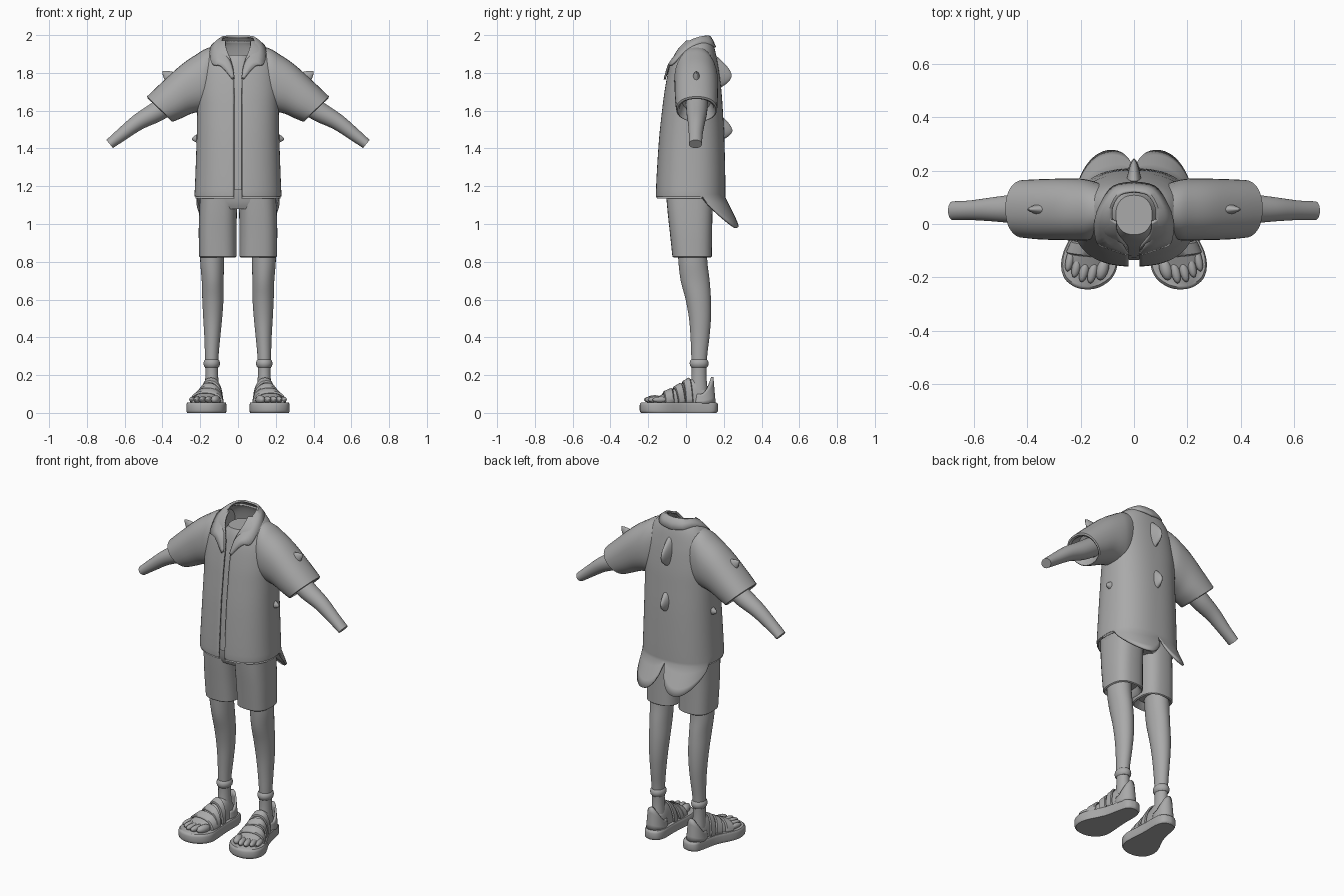
import bpy, bmesh, math
from mathutils import Vector

if "Cube" in bpy.data.objects:
    bpy.data.objects.remove(bpy.data.objects["Cube"])

grey = bpy.data.materials.new("plain grey")
grey.diffuse_color = (0.4, 0.4, 0.4, 1)
grey.use_nodes = True
grey.node_tree.nodes["Principled BSDF"].inputs["Base Color"].default_value = grey.diffuse_color


def spow(v, e):
    return math.copysign(abs(v) ** e, v)


def spline(rows, k=4):
    """Catmull-Rom interpolation of a table of rows."""
    out = []
    for i in range(len(rows) - 1):
        p0, p1, p2, p3 = (rows[min(max(j, 0), len(rows) - 1)] for j in range(i - 1, i + 3))
        for s in range(k):
            t = s / k
            out.append([b + 0.5 * t * (c - a + t * (2 * a - 5 * b + 4 * c - d + t * (3 * (b - c) + d - a)))
                        for a, b, c, d in zip(p0, p1, p2, p3)])
    return out + [list(rows[-1])]


def finish(name, bm, mirror=False, thick=0, angle=40):
    bmesh.ops.recalc_face_normals(bm, faces=bm.faces)
    me = bpy.data.meshes.new(name)
    bm.to_mesh(me)
    bm.free()
    me.materials.append(grey)
    me.shade_smooth()
    me.set_sharp_from_angle(angle=math.radians(angle))
    ob = bpy.data.objects.new(name, me)
    bpy.context.collection.objects.link(ob)
    if mirror:
        m = ob.modifiers.new("mirror", 'MIRROR')
        m.use_clip = True
    if thick:
        s = ob.modifiers.new("thickness", 'SOLIDIFY')
        s.thickness, s.offset = thick, 0
    return ob


def loft(name, rings, closed=True, cap=True, **kw):
    bm = bmesh.new()
    vs = [[bm.verts.new(p) for p in r] for r in rings]
    n = len(vs[0])
    for a, b in zip(vs, vs[1:]):
        for i in range(n if closed else n - 1):
            j = (i + 1) % n
            bm.faces.new((a[i], a[j], b[j], b[i]))
    if cap:
        bm.faces.new(vs[0])
        bm.faces.new(vs[-1])
    return finish(name, bm, **kw)


def ring(z, cx, rx, y0, y1, n=32, p=2.3):
    """Horizontal superellipse."""
    r = []
    for i in range(n):
        a = 2 * math.pi * i / n
        r.append((cx + rx * spow(math.cos(a), 2 / p), (y0 + y1) / 2 + (y1 - y0) / 2 * spow(math.sin(a), 2 / p), z))
    return r


def limb_ring(tx, tz, bx, bz, y0, y1, n=32, p=2.2):
    """Tilted ring set by its top point, bottom point and depth."""
    r = []
    for i in range(n):
        a = 2 * math.pi * i / n
        s, c = spow(math.sin(a), 2 / p), spow(math.cos(a), 2 / p)
        r.append(((tx + bx) / 2 + (tx - bx) / 2 * s, (y0 + y1) / 2 + (y1 - y0) / 2 * c, (tz + bz) / 2 + (tz - bz) / 2 * s))
    return r


# Shirt body: open down the front, two rounded tails at the back
def shirt_ring(z, rx, yf, yb, gap, drop=0, n=120, p=2.4):
    a0 = math.asin((gap / rx) ** (p / 2))
    r = []
    for i in range(n + 1):
        a = a0 + (2 * math.pi - 2 * a0) * i / n
        x = rx * spow(math.sin(a), 2 / p)
        y = (yf + yb) / 2 - (yb - yf) / 2 * spow(math.cos(a), 2 / p)
        tail = 0
        if math.cos(a) < 0:
            tail = drop * math.sqrt(max(0, 1 - ((abs(x) - 0.112) / 0.105) ** 2))
        r.append((x, y + 0.08 * tail, z - 0.16 * tail))
    return r


shirt_rows = [(1.14, .225, -.154, .203, .02), (1.25, .22, -.15, .202, .02), (1.45, .213, -.137, .197, .02),
              (1.6, .21, -.121, .189, .02), (1.7, .21, -.108, .182, .02), (1.8, .2, -.09, .17, .022),
              (1.86, .185, -.072, .16, .035), (1.91, .16, -.05, .15, .055), (1.945, .13, -.025, .14, .065),
              (1.967, .1, -.005, .13, .065)]
tails = [shirt_ring(*shirt_rows[0], drop=d) for d in (1, .75, .5, .25)]
loft("shirt_body", tails + [shirt_ring(*r) for r in spline(shirt_rows)], closed=False, cap=False, thick=.012)

# Sleeves with a hollow cuff
sleeve = spline([(.11, 1.945, .13, 1.60, -.04, .15), (.17, 1.928, .17, 1.595, -.06, .165), (.22, 1.898, .2, 1.595, -.062, .17),
                 (.30, 1.843, .25, 1.583, -.06, .17), (.40, 1.753, .30, 1.56, -.058, .168),
                 (.482, 1.675, .343, 1.542, -.052, .165)])
sleeve += [(.478, 1.665, .35, 1.543, -.045, .157), (.466, 1.662, .347, 1.55, -.036, .148), (.41, 1.70, .32, 1.60, -.02, .13)]
loft("sleeve", [limb_ring(*r) for r in sleeve], mirror=True)

# Collar with lapels
top_edge = [(0, .12, 1.993), (.05, .108, 1.993), (.08, .06, 1.982), (.078, 0, 1.952), (.06, -.045, 1.9),
            (.035, -.085, 1.84), (.022, -.108, 1.77)]
low_edge = [(0, .155, 1.935), (.075, .14, 1.945), (.12, .08, 1.955), (.146, .01, 1.925), (.137, -.07, 1.848),
            (.09, -.092, 1.835), (.03, -.113, 1.765)]
collar = []
for t, l in zip(spline(top_edge), spline(low_edge)):
    t, l = Vector(t), Vector(l)
    up = Vector((0, 0, .008))
    collar.append([t, t.lerp(l, .2) + up, t.lerp(l, .55) + up, l])
loft("collar", collar, closed=False, cap=False, mirror=True, thick=.011)

# Chest seen through the open front and neck
chest = spline([(1.18, .19, -.135, .17), (1.45, .185, -.12, .17), (1.7, .18, -.09, .155), (1.8, .15, -.07, .14),
                (1.86, .09, -.055, .12), (1.895, .068, -.04, .108)])
loft("chest", [ring(z, 0, rx, a, b) for z, rx, a, b in chest])

# Arms
arm = spline([(.36, 1.71, .29, 1.62, 0, .115), (.465, 1.635, .40, 1.55, .002, .112), (.555, 1.573, .505, 1.503, .01, .1),
              (.635, 1.502, .598, 1.444, .015, .088), (.697, 1.445, .662, 1.402, .015, .085)])
loft("arm", [limb_ring(*r, p=2) for r in arm], mirror=True)

# Spikes on the back, shoulders and sides
def spike(name, base, tip, u, v, power=.7, **kw):
    base, tip, u, v = map(Vector, (base, tip, u, v))
    rings = []
    for i in range(10):
        t = i / 9 * .99
        s = (1 - t) ** power
        c = base.lerp(tip, t)
        rings.append([c + s * (u * math.cos(a) + v * math.sin(a)) for a in (k * math.pi / 10 for k in range(20))])
    loft(name, rings, **kw)


spike("upper_back_spike", (0, .16, 1.8), (0, .243, 1.785), (.03, 0, 0), (0, 0, .09), .6)
spike("lower_back_spike", (0, .18, 1.51), (0, .246, 1.495), (.03, 0, 0), (0, 0, .07), .6)
spike("shoulder_spike", (.345, 1 * .055, 1.765), (.4, .055, 1.808), (.028, 0, -.034), (0, .024, 0), mirror=True)
spike("side_spike", (.2, .05, 1.455), (.245, .05, 1.45), (0, .025, 0), (0, 0, .03), .6, mirror=True)

# Shorts: two legs and the hips
leg_cloth = [(.86, .106, .07, -.04, .11), (.83, .106, .082, -.055, .122), (.823, .107, .093, -.066, .131)]
leg_cloth += spline([(.828, .107, .099, -.072, .137), (.95, .108, .1, -.085, .138), (1.05, .106, .1, -.096, .14),
                     (1.14, .102, .1, -.104, .142), (1.22, .1, .098, -.108, .145)])
loft("shorts_leg", [ring(*r, p=2.7) for r in leg_cloth], mirror=True)
hips = spline([(1.08, .17, -.085, .125), (1.12, .2, -.1, .142), (1.2, .204, -.11, .148), (1.3, .2, -.11, .15)])
loft("shorts_hips", [ring(z, 0, rx, a, b, 48, 2.7) for z, rx, a, b in hips])

# Legs and ankle bands
leg = spline([(.9, .135, .064, -.045, .11), (.8, .137, .063, -.04, .113), (.7, .134, .058, -.028, .125),
              (.6, .133, .056, -.002, .132), (.5, .134, .05, .016, .132), (.4, .136, .042, .024, .124),
              (.3, .139, .036, .028, .112), (.2, .139, .034, .03, .108), (.12, .138, .038, .02, .115)])
loft("leg", [ring(*r, p=2) for r in leg], mirror=True)
band = [(.24, .034, 0), (.248, .041, .007), (.262, .044, .01), (.276, .041, .007), (.284, .034, 0)]
loft("ankle_band", [ring(z, .139, r, .029 - g, .11 + g, p=2) for z, r, g in band], mirror=True)

# Sandal soles
plan = spline([(.17, .13, 0), (.163, .13, .028), (.145, .13, .048), (.1, .13, .06), (0, .142, .072), (-.1, .163, .1),
               (-.16, .168, .105), (-.205, .172, .088), (-.232, .174, .055), (-.243, .174, .025), (-.245, .174, 0)], 3)
outline = [(c + w, y) for y, c, w in plan] + [(c - w, y) for y, c, w in plan[-2:0:-1]]
layers = [(0, .96), (.006, .99), (.014, 1), (.042, 1), (.05, .985), (.056, .95)]
loft("sandal_sole", [[(.155 + (x - .155) * s, -.04 + (y + .04) * s, z) for x, y in outline] for z, s in layers], mirror=True)

# Feet
foot_rows = spline([(.13, .135, .018, .085), (.115, .135, .036, .13), (.06, .137, .045, .185), (0, .142, .05, .165),
                    (-.06, .155, .065, .128), (-.12, .168, .078, .1), (-.17, .176, .07, .078)])


def dome(y, a, off=0):
    """Point on the top of the foot at length y and angle a."""
    for p, q in zip(foot_rows, foot_rows[1:]):
        if q[0] <= y <= p[0]:
            break
    t = min(max((p[0] - y) / (p[0] - q[0]), 0), 1)
    c, w, h = (p[k] + (q[k] - p[k]) * t for k in (1, 2, 3))
    return (c + (w + off) * spow(math.cos(a), .85), y, .048 + (h - .048 + off) * spow(math.sin(a), .85))


arc = [math.pi * i / 20 for i in range(21)]
loft("foot", [[dome(r[0], a) for a in arc] for r in foot_rows], mirror=True)

# Toes, big toe on the inner side
bm = bmesh.new()
for x, y, r in ((.118, -.178, .024), (.155, -.19, .018), (.187, -.185, .018), (.215, -.168, .017), (.24, -.145, .016)):
    vs = bmesh.ops.create_uvsphere(bm, u_segments=16, v_segments=10, radius=1)["verts"]
    for v in vs:
        ly = v.co.y * .045
        v.co = (x + v.co.x * r - ly * .2, y + ly + .012, .07 + v.co.z * r)
finish("toes", bm, mirror=True)


# Sandal straps: inner and outer length along the foot, then width
def strap(name, y_in, y_out, width):
    rows = []
    for a in arc:
        y = y_out + (y_in - y_out) * a / math.pi
        rows.append([dome(y + width * k, a, o) for k, o in ((-.5, .004), (-.4, .011), (.4, .011), (.5, .004))])
    loft(name, rows, closed=False, cap=False, mirror=True, thick=.006)


strap("toe_strap", -.11, -.085, .045)
strap("middle_strap", -.075, -.02, .035)
strap("instep_strap", -.02, .02, .035)

# Heel cup, higher at the back
cup = []
for i in range(25):
    a = math.radians(-35 + 250 * i / 24)
    k = max(0, math.sin(a)) ** 1.5
    h = .1 + .09 * k
    cup.append([(.136 + (.05 - .006 * t) * math.cos(a), .085 + (.066 - .012 * t) * math.sin(a), .05 + (h - .05) * t)
                for t in (0, .25, .5, .75, 1)])
loft("heel_cup", cup, closed=False, cap=False, mirror=True, thick=.012)
